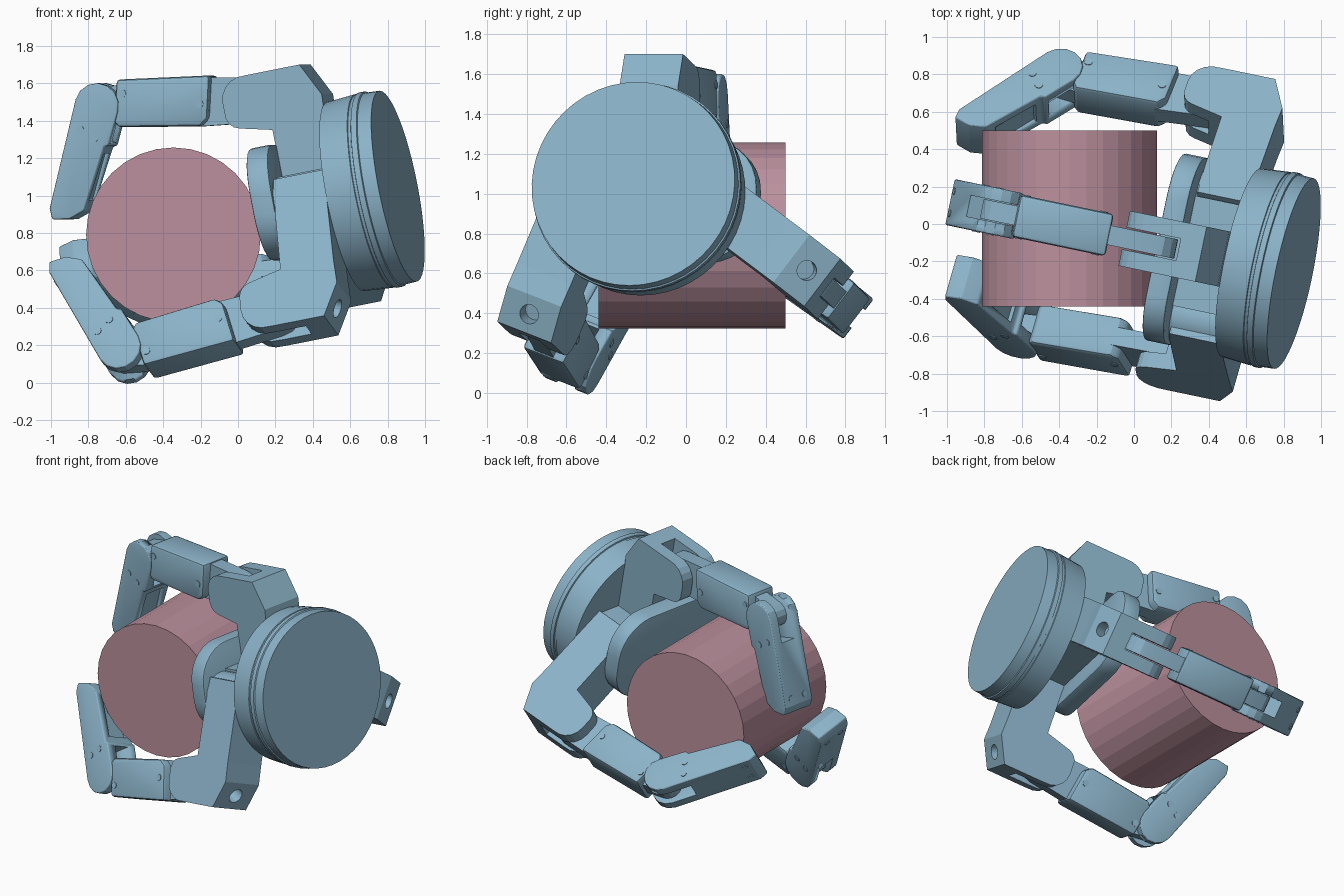
import bpy, bmesh
from math import cos, sin, pi, radians
from mathutils import Matrix, Vector

if "Cube" in bpy.data.objects:
    bpy.data.objects.remove(bpy.data.objects["Cube"])

def material(name, rgb):
    m = bpy.data.materials.new(name)
    m.diffuse_color = (*rgb, 1)
    m.use_nodes = True
    m.node_tree.nodes["Principled BSDF"].inputs["Base Color"].default_value = m.diffuse_color
    return m

BLUE = material("steel_blue", (0.26, 0.45, 0.58))
PINK = material("dusty_pink", (0.50, 0.28, 0.34))

# hand frame: D runs from the base towards the held object, E1 is up, E2 sideways
BASE = Vector((0.855, -0.265, 1.05))
D = Vector((-0.961, 0.2, -0.19)).normalized()
E1 = (Vector((0, 0, 1)) - D * D.z).normalized()
E2 = E1.cross(D) if E1.cross(D).y > 0 else D.cross(E1)

def frame(origin, x, y):
    z = x.cross(y)
    return Matrix.Translation(origin) @ Matrix((x, y, z)).transposed().to_4x4()

def finish(bm, name, matrix, mat=BLUE, bevel=0, smooth=True, segs=2):
    bmesh.ops.recalc_face_normals(bm, faces=bm.faces)
    me = bpy.data.meshes.new(name)
    bm.to_mesh(me)
    bm.free()
    ob = bpy.data.objects.new(name, me)
    bpy.context.collection.objects.link(ob)
    ob.matrix_world = matrix
    me.materials.append(mat)
    bpy.ops.object.select_all(action='DESELECT')
    ob.select_set(True)
    bpy.context.view_layer.objects.active = ob
    if bevel:
        b = ob.modifiers.new("bevel", 'BEVEL')
        b.width, b.segments, b.limit_method = bevel, segs, 'ANGLE'
        b.angle_limit = radians(40)
        bpy.ops.object.modifier_apply(modifier="bevel")
    if smooth:
        bpy.ops.object.shade_smooth_by_angle(angle=radians(24))
    return ob

# side profile extruded across its width, centred
def prism(name, pts, width, matrix, **kw):
    bm = bmesh.new()
    f = bm.faces.new([bm.verts.new((x, y, -width / 2)) for x, y in pts])
    top = bmesh.ops.extrude_face_region(bm, geom=[f])['geom']
    bmesh.ops.translate(bm, vec=(0, 0, width),
                        verts=[v for v in top if isinstance(v, bmesh.types.BMVert)])
    return finish(bm, name, matrix, **kw)

def rod(name, r, length, matrix, segs=24, **kw):
    bm = bmesh.new()
    bmesh.ops.create_cone(bm, cap_ends=True, segments=segs, radius1=r, radius2=r, depth=length)
    return finish(bm, name, matrix, **kw)

def arc(cx, cy, r, a0, a1, n=7):
    return [(cx + r * cos(radians(a0 + (a1 - a0) * i / n)),
             cy + r * sin(radians(a0 + (a1 - a0) * i / n))) for i in range(n + 1)]

def rect(x0, y0, x1, y1):
    return [(x0, y0), (x1, y0), (x1, y1), (x0, y1)]

def cut(ob, cutter):
    cutter.hide_render = True
    bpy.context.view_layer.objects.active = ob
    m = ob.modifiers.new("cut", 'BOOLEAN')
    m.operation, m.object, m.solver = 'DIFFERENCE', cutter, 'EXACT'
    bpy.ops.object.modifier_apply(modifier="cut")
    bpy.data.objects.remove(cutter)

def at(x, y, z=0, deg=0):
    return Matrix.Translation((x, y, z)) @ Matrix.Rotation(radians(deg), 4, 'Z')

# held cylinder
rod("held_cylinder", 0.467, 0.94,
    Matrix.Translation((-0.345, 0.03, 0.79)) @ Matrix.Rotation(pi / 2, 4, 'X'),
    segs=32, mat=PINK, smooth=False)

# base drum, turned from a profile of (position along axis, radius)
drum = [(0, 0), (0, .52), (.075, .524), (.079, .532), (.11, .532), (.113, .523), (.128, .523),
        (.131, .528), (.29, .515), (.29, 0)]
bm = bmesh.new()
vs = [bm.verts.new((x, r, 0)) for x, r in drum]
es = [bm.edges.new(p) for p in zip(vs, vs[1:])]
bmesh.ops.spin(bm, geom=vs + es, cent=(0, 0, 0), axis=(1, 0, 0), angle=2 * pi, steps=48)
bmesh.ops.remove_doubles(bm, verts=bm.verts, dist=1e-4)
finish(bm, "base_drum", frame(BASE, D, E1))

# palm plate with rounded corners and the hub behind it
palm = frame(BASE + D * 0.64, E2, E1)
corner = 0.25
plate = (arc(.51 - corner, .34 - corner, corner, 0, 90) + arc(-.51 + corner, .34 - corner, corner, 90, 180)
         + arc(-.51 + corner, -.27 + corner, corner, 180, 270) + arc(.51 - corner, -.27 + corner, corner, 270, 360))
prism("palm_plate", plate, 0.12, palm, bevel=0.01)
prism("palm_hub", rect(-.3, -.13, .3, .16), 0.32, frame(BASE + D * 0.43, E2, E1))

# fingers: name, pivot offset, spread direction, proximal angle, distal angle
def spread(deg, side):
    a = radians(deg)
    return -E1 * cos(a) + E2 * side * sin(a)

FINGERS = [("upper", 0, E1, 9, -63.5),
           ("back", 0.315, spread(54, 1), -3, -52.5),
           ("front", -0.345, spread(21, -1), 5, -66)]
LINK = 0.86

for name, off, radial, a_prox, a_dist in FINGERS:
    F = frame(BASE + E2 * off, D, radial)
    if off:
        rod(name + "_spread_pivot", 0.15, 0.30,
            F @ Matrix.Translation((.43, 0, 0)) @ Matrix.Rotation(pi / 2, 4, 'Y'))

    # mount and knuckle, slotted for the link
    outline = ([(.29, -.1), (.29, .43), (.285, .557), (.375, .735), (.66, .735)]
               + arc(.70, .61, .125, 80, 0, 4) + arc(.745, .54, .08, -10, -80, 3)
               + [(.585, .42), (.58, .1), (.57, -.1)])
    knuckle = prism(name + "_knuckle", outline, 0.3, F, smooth=False)
    cut(knuckle, prism("slot_cutter", rect(.5, .44, .95, .9), 0.12, F))
    # hole in the outer corner of the spreading fingers
    if off:
        cut(knuckle, rod("hole_cutter", 0.05, 0.16, F @ at(.33, .646, 0, -27)
                         @ Matrix.Rotation(pi / 2, 4, 'Y')))

    # proximal link: thin tongue through both joints and a boxed housing
    P = F @ at(.66, .597, 0, a_prox)
    prism(name + "_link_tongue", arc(0, 0, .12, 90, 270) + [(.3, -.13), (.7, -.11)]
          + arc(LINK, 0, .085, -90, 90) + [(.7, .12), (.3, .13)], 0.105, P)
    prism(name + "_link_housing", [(.26, -.09), (.30, -.13), (.75, -.12), (.77, -.09),
                                   (.75, .135), (.24, .14)], 0.23, P, bevel=0.02)

    # distal link with a forked joint end and a chamfered tip
    a, joint = radians(a_prox), Vector((.66, .597))
    joint += Vector((cos(a), sin(a))) * LINK
    T = F @ at(joint.x, joint.y, 0, a_dist)
    tip = prism(name + "_fingertip", arc(0, 0, .12, 90, 270) + [(.19, -.12), (.2, -.1), (.56, -.085),
                (.625, -.02), (.652, .07), (.60, .1)], 0.25, T, bevel=0.032, segs=3)
    cut(tip, prism("fork_cutter", rect(-.2, -.2, .17, .2), 0.115, T))
    cut(tip, prism("pad_cutter", rect(.24, -.2, .5, -.075), 0.15, T))

    # screw heads on both sides, and at the fingertip
    for side in (-1, 1):
        spots = [(T, .15, .05, .125), (T, .17, -.035, .125), (P, .30, -.01, .115), (P, .72, .06, .115)]
        for i, (M, x, y, z) in enumerate(spots):
            rod(f"{name}_screw_{i}_{side}", 0.022, 0.008, M @ at(x, y, side * z), segs=12)
        rod(f"{name}_tip_screw_{side}", 0.02, 0.012,
            T @ at(.55, .1, side * .06) @ Matrix.Rotation(pi / 2, 4, 'X'), segs=12)
